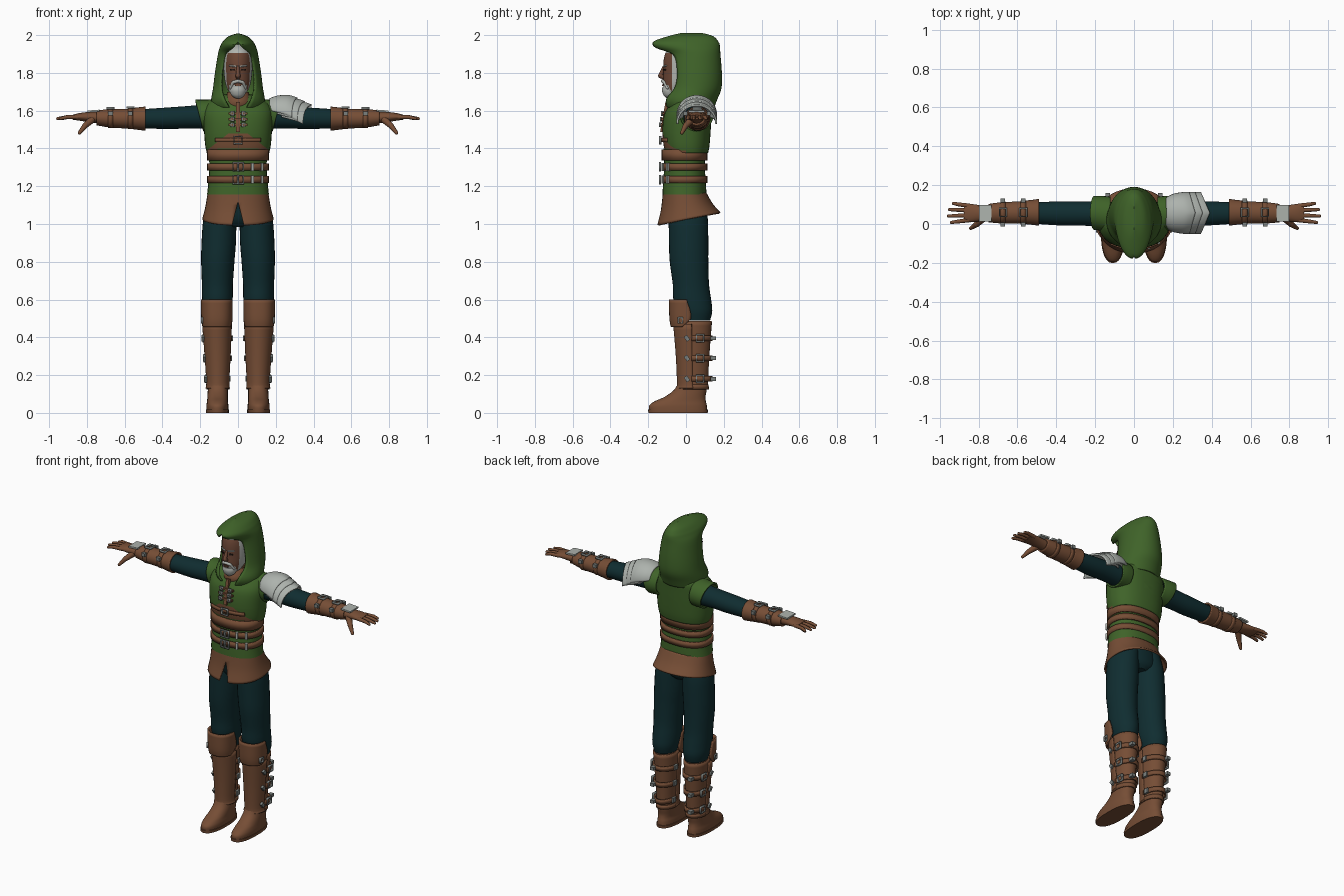
import bpy, bmesh
from math import sin, cos, radians, copysign
from mathutils import Vector, Matrix, Euler

if "Cube" in bpy.data.objects:
    bpy.data.objects.remove(bpy.data.objects["Cube"])


def material(name, *rgb):
    m = bpy.data.materials.new(name)
    m.use_nodes = True
    m.diffuse_color = (*rgb, 1)
    bsdf = next(n for n in m.node_tree.nodes if n.type == 'BSDF_PRINCIPLED')
    bsdf.inputs["Base Color"].default_value = (*rgb, 1)
    return m


GREEN = material("green cloth", .05, .125, .022)
LEATHER = material("brown leather", .18, .075, .036)
TEAL = material("dark teal cloth", .005, .026, .03)
PALE = material("pale steel", .42, .45, .42)
STEEL = material("dull steel", .2, .22, .21)
SKIN = material("brown skin", .15, .062, .036)
HAIR = material("grey hair", .44, .46, .43)
DARK = material("dark eye", .02, .012, .01)


def finish(bm, name, mats, mirror=False, thick=0, offset=-1):
    """Turn a bmesh into an object with smooth shading and modifiers."""
    bmesh.ops.recalc_face_normals(bm, faces=bm.faces)
    for f in bm.faces:
        f.smooth = True
    for e in bm.edges:
        e.smooth = e.calc_face_angle(0) < radians(38)
    mesh = bpy.data.meshes.new(name)
    bm.to_mesh(mesh)
    bm.free()
    ob = bpy.data.objects.new(name, mesh)
    bpy.context.collection.objects.link(ob)
    for m in mats if isinstance(mats, tuple) else (mats,):
        mesh.materials.append(m)
    if thick:
        mod = ob.modifiers.new("thickness", 'SOLIDIFY')
        mod.thickness, mod.offset = thick, offset
    if mirror:
        ob.modifiers.new("mirror", 'MIRROR')
    return ob


def spline(rings, steps):
    """Smoothly interpolate between ring settings."""
    out = []
    for i in range(len(rings) - 1):
        a, b, c, d = (rings[max(0, min(len(rings) - 1, i + k))] for k in (-1, 0, 1, 2))
        for s in range(steps):
            t = s / steps
            out.append([q + t * (r - p + t * (2*p - 5*q + 4*r - s4 + t * (3*q - p - 3*r + s4))) / 2
                        for p, q, r, s4 in zip(a, b, c, d)])
    return out + [list(rings[-1])]


def loft(name, rings, mats, axis='Z', face=1, n=28, steps=4, power=2, cap=False,
         mirror=False, thick=0, warp=None, cuts=(), rule=None):
    """Skin over rings of (position, centre u, centre v, radius u, radius v, half arc)."""
    bm = bmesh.new()
    rows = []
    rings = [tuple(r) + (180,) * (6 - len(r)) for r in rings]
    for t, cu, cv, ru, rv, arc in spline(rings, steps):
        row = []
        for k in range(n + 1):
            a = radians(min(arc, 180)) * (2 * k / n - 1)
            su, sv = (copysign(abs(w) ** (2 / power), w) for w in (sin(a), cos(a)))
            u, v = cu + ru * su, cv + face * rv * sv
            p = Vector((u, v, t) if axis == 'Z' else (t, u, v))
            row.append(bm.verts.new(warp(p) if warp else p))
        rows.append(row)
    for r, s in zip(rows, rows[1:]):
        for k in range(n):
            bm.faces.new((r[k], r[k + 1], s[k + 1], s[k]))
    bmesh.ops.remove_doubles(bm, verts=bm.verts, dist=1e-5)
    if cap:
        bmesh.ops.holes_fill(bm, edges=[e for e in bm.edges if e.is_boundary], sides=0)
    for co, no in cuts:
        bmesh.ops.bisect_plane(bm, geom=bm.verts[:] + bm.edges[:] + bm.faces[:],
                               plane_co=co, plane_no=no)
    if rule:
        picks = [(f, rule(f.calc_center_median())) for f in bm.faces]
        for f, i in picks:
            f.material_index = max(i, 0)
        bmesh.ops.delete(bm, geom=[f for f, i in picks if i < 0], context='FACES')
    return finish(bm, name, mats, mirror, thick)


def tube(name, points, mat, mirror=False):
    """Tapered rounded limb through points of (x, y, z, radius)."""
    bm = bmesh.new()
    for x, y, z, r in points:
        bmesh.ops.create_uvsphere(bm, u_segments=10, v_segments=6, radius=r,
                                  matrix=Matrix.Translation((x, y, z)))
    for p, q in zip(points, points[1:]):
        a, b = Vector(p[:3]), Vector(q[:3])
        turn = (b - a).to_track_quat('Z', 'Y').to_matrix().to_4x4()
        bmesh.ops.create_cone(bm, segments=10, radius1=p[3], radius2=q[3], depth=(b - a).length,
                              matrix=Matrix.Translation((a + b) / 2) @ turn)
    return finish(bm, name, mat, mirror)


def box(name, loc, size, mat, rot=(0, 0, 0), mirror=False):
    bm = bmesh.new()
    m = Matrix.LocRotScale(Vector(loc), Euler([radians(d) for d in rot]), Vector(size))
    bmesh.ops.create_cube(bm, size=1, matrix=m)
    return finish(bm, name, mat, mirror)


TURN = {'front': (90, 0, 0), 'side': (90, 0, 90), 'top': (0, 0, 0)}


def buckle(name, loc, w, h, facing, mirror=False):
    """Open rectangular metal frame."""
    bm = bmesh.new()
    corners = ((1, 1), (-1, 1), (-1, -1), (1, -1))
    m = Matrix.LocRotScale(Vector(loc), Euler([radians(d) for d in TURN[facing]]), None)
    outer, inner = ([bm.verts.new(m @ Vector((x * (w / 2 - t), y * (h / 2 - t), 0)))
                     for x, y in corners] for t in (0, .007))
    for k in range(4):
        j = (k + 1) % 4
        bm.faces.new((outer[k], outer[j], inner[j], inner[k]))
    return finish(bm, name, STEEL, mirror, .012, 0)


# Hood and head
loft("hood", [(1.62, 0, .02, .13, .12, 160), (1.66, 0, .02, .132, .135, 150),
              (1.72, 0, .045, .122, .133, 138), (1.8, 0, .05, .112, .13, 135),
              (1.9, 0, .04, .096, .132, 141), (1.94, 0, .005, .084, .165, 166),
              (1.96, 0, 0, .072, .163), (1.985, 0, .025, .045, .115), (2, 0, .03, 0, .06)],
     GREEN, thick=.01, n=36)
loft("head", [(1.685, 0, -.07, .025, .03), (1.7, 0, -.057, .048, .058), (1.74, 0, -.035, .066, .086),
              (1.8, 0, -.018, .075, .102), (1.87, 0, -.01, .077, .108), (1.92, 0, 0, .068, .1),
              (1.95, 0, 0, .03, .05)], (SKIN, HAIR), cap=True, n=32,
     cuts=[((0, -.075, 0), (0, 1, 0)), ((0, 0, 1.905), (0, 0, 1)), ((0, 0, 1.735), (0, 0, 1)),
           ((.048, 0, 0), (1, 0, 0)), ((-.048, 0, 0), (1, 0, 0))],
     rule=lambda c: int(c.z > 1.905 or c.y > -.075 or c.z < 1.735 and abs(c.x) < .048))
loft("beard", [(1.665, 0, -.09, .012, .012), (1.68, 0, -.088, .034, .03), (1.705, 0, -.082, .044, .045),
               (1.725, 0, -.075, .042, .05)], HAIR, cap=True)
box("mouth", (0, -.123, 1.734), (.03, .008, .008), SKIN)
tube("moustache", [(0, -.125, 1.757, .009), (.025, -.115, 1.75, .009), (.04, -.098, 1.72, .007)], HAIR, True)
tube("nose", [(0, -.118, 1.83, .008), (0, -.135, 1.785, .013), (0, -.115, 1.775, .012)], SKIN)
tube("eyebrow", [(.012, -.118, 1.835, .005), (.045, -.105, 1.838, .004)], HAIR, True)
box("eye", (.03, -.114, 1.816), (.022, .008, .008), DARK, (0, 0, 22), True)
loft("neck", [(1.6, 0, .01, .09, .09), (1.65, 0, -.01, .075, .085), (1.7, 0, 0, .055, .06)], LEATHER)

# Tunic: vest with a leather front panel, waist and flared shoulder caps
slope = lambda x: 1.48 - .78 * max(0, abs(x) - .05)
loft("vest", [(1.375, 0, .005, .165, .112), (1.42, 0, .003, .174, .122), (1.5, 0, .003, .18, .128),
              (1.58, 0, .01, .183, .125), (1.63, 0, .025, .168, .112), (1.66, 0, .03, .13, .1),
              (1.685, 0, .03, .085, .075)], (GREEN, LEATHER), power=2.3, n=36, thick=.01,
     cuts=[((0, 0, 1.48), (0, 0, 1)), ((.05, 0, 1.48), (.78, 0, 1)), ((-.05, 0, 1.48), (-.78, 0, 1)),
           ((0, 0, 0), (0, 1, 0))],
     rule=lambda c: int(c.y < 0 and c.z < slope(c.x)))
waist = lambda z, d: (z, 0, -.008, .152 + d, .108 + d)
loft("waist", [(1.155, 0, -.008, .164, .116), waist(1.21, .006), waist(1.3, 0), waist(1.4, .003)],
     GREEN, power=2.3)
loft("shoulder_cap", [(.12, .045, 1.575, .095, .085), (.17, .055, 1.575, .09, .083),
                      (.205, .057, 1.575, .087, .084)], GREEN, axis='X', mirror=True, thick=.01,
     warp=lambda p: p + Vector(((p.z - 1.575) * .25 * max(0, p.x - .12) / .085, 0, 0)))

# Belts and buckles
for z, half in ((1.365, .03), (1.302, .018), (1.235, .018)):
    loft("belt", [waist(z - half, .013), waist(z + half, .013)], LEATHER, power=2.3, steps=1, thick=.012)
for z in (1.302, 1.235):
    for x in (-.012, .014):
        buckle("belt_buckle", (x, -.138, z), .036, .05, 'front')
    for x in (.075, .125):
        box("belt_keeper", (x, -.118 if x < .1 else -.093, z), (.012, .02, .042), PALE, (0, 0, x * 250))
loft("chest_strap", [(z, 0, .003, .185, .134, 38) for z in (1.433, 1.455)], LEATHER,
     face=-1, power=2.3, steps=1, thick=.012)
buckle("chest_buckle", (0, -.137, 1.444), .05, .045, 'front')
box("chest_lacing", (0, -.112, 1.565), (.02, .022, .16), LEATHER, (-10, 0, 0))
for z, y in ((1.525, -.13), (1.555, -.126), (1.585, -.12)):
    box("lacing_strap", (0, y, z), (.1, .012, .013), LEATHER)
    for x in (-.03, .03):
        buckle("lacing_buckle", (x, y - .006, z), .022, .024, 'front')

# Skirt with a front slit
loft("skirt", [(1.025, 0, .015, .189, .168), (1.09, 0, .005, .173, .138), (1.17, 0, -.008, .16, .114)],
     LEATHER, power=2.2, n=40, thick=.01,
     warp=lambda p: p + Vector((0, 0, p.y * .2 * (1.17 - p.z) / .145)),
     cuts=[((0, 0, 1.12), (s, 0, .25)) for s in (1, -1)],
     rule=lambda c: -1 if c.y < 0 and abs(c.x) < (1.12 - c.z) * .25 else 0)

# Trousers
loft("hips", [(.985, 0, .015, .06, .07), (1.03, 0, .012, .15, .1), (1.15, 0, -.005, .155, .108)], TEAL, cap=True)
loft("trouser_leg", [(.49, .11, .05, .065, .078), (.54, .11, .045, .077, .094), (.6, .109, .033, .081, .1),
                     (.68, .109, .026, .082, .096), (.8, .107, .016, .088, .102), (.9, .102, .014, .091, .104),
                     (1.02, .096, .012, .088, .104), (1.12, .08, .005, .078, .1)], TEAL, mirror=True)

# Boots
loft("boot_shaft", [(.13, .107, .038, .055, .078), (.2, .107, .038, .056, .08), (.35, .108, .04, .066, .087),
                    (.485, .11, .045, .072, .093)], LEATHER, mirror=True, thick=.01)
loft("shin_guard", [(.13, .107, .03, .066, .082, 95), (.16, .107, .028, .061, .076, 95),
                    (.3, .108, .03, .069, .084, 92), (.47, .111, .03, .079, .098, 90)],
     LEATHER, face=-1, mirror=True, thick=.01)
loft("knee_guard", [(.455, .112, .02, .078, .1, 70), (.5, .112, .02, .083, .108, 92), (.6, .112, .01, .084, .1, 88)],
     LEATHER, face=-1, mirror=True, thick=.01, power=2.4)
loft("foot", [(.015, .109, -.042, .058, .154), (.04, .109, -.042, .058, .152), (.062, .109, -.03, .055, .135),
              (.085, .108, -.005, .054, .108), (.12, .107, .022, .053, .087), (.16, .107, .036, .053, .076)],
     LEATHER, mirror=True, cap=True, power=2.3)
loft("sole", [(0, .109, -.042, .06, .157), (.018, .109, -.042, .061, .159)], LEATHER, mirror=True,
     cap=True, steps=1, power=2.4)
loft("ankle_cuff", [(.125, .107, .036, .061, .085), (.15, .107, .036, .061, .084)], LEATHER,
     mirror=True, steps=1, thick=.01)
for z, r in ((.395, .077), (.29, .07), (.18, .064)):
    loft("boot_strap", [(z + d, .108, .045, r, .094, 100) for d in (-.014, .014)], LEATHER,
         steps=1, mirror=True, thick=.01)
    buckle("boot_buckle", (.106 + r, .075, z), .045, .044, 'side', True)
    box("strap_tip", (.135, .145, z), (.025, .03, .02), STEEL, mirror=True)
    box("front_stud", (.108 + r, .005, z), (.014, .02, .03), STEEL, (35, 0, 0), True)
    box("inner_stud", (.11 - r, .06, z), (.014, .03, .03), STEEL, mirror=True)
buckle("knee_buckle", (.19, -.03, .49), .03, .035, 'side', True)

# Arms, bracers and hands
loft("sleeve", [(.13, .05, 1.57, .07, .068), (.25, .053, 1.566, .062, .06), (.37, .054, 1.56, .062, .057),
                (.52, .057, 1.557, .055, .05)], TEAL, axis='X', mirror=True)
loft("bracer_cuff", [(.49, .06, 1.558, .069, .064), (.525, .06, 1.558, .064, .06), (.555, .06, 1.558, .061, .056)],
     LEATHER, axis='X', mirror=True, thick=.01)
loft("bracer", [(.53, .06, 1.558, .058, .054), (.64, .058, 1.558, .056, .05), (.7, .057, 1.56, .053, .046),
                (.75, .056, 1.562, .047, .039)], LEATHER, axis='X', mirror=True, thick=.01)
for x, r in ((.57, .061), (.675, .057)):
    loft("bracer_strap", [(x + d, .059, 1.559, r, r - .005) for d in (-.013, .013)], LEATHER,
         axis='X', steps=1, mirror=True, thick=.008)
    buckle("bracer_buckle", (x, .06, 1.556 + r), .042, .05, 'top', True)
    for y in (-.003, .12):
        box("bracer_stud", (x, y, 1.585), (.024, .02, .022), STEEL, mirror=True)
loft("palm", [(.72, .055, 1.562, .036, .032), (.79, .055, 1.566, .042, .027), (.84, .056, 1.567, .047, .02),
              (.875, .058, 1.565, .045, .013)], LEATHER, axis='X', mirror=True, cap=True)
box("hand_plate", (.765, .056, 1.598), (.065, .085, .01), PALE, (0, 4, 0), True)
for y, tip, spread in ((.02, .94, -.012), (.045, .955, -.004), (.07, .95, .004), (.094, .93, .012)):
    tube("finger", [(.85, y, 1.566, .012), (.905, y + spread * .6, 1.566, .0105),
                    (tip, y + spread, 1.558, .008)], LEATHER, True)
tube("thumb", [(.775, .03, 1.552, .02), (.81, -.002, 1.52, .015), (.84, -.022, 1.482, .009)], LEATHER, True)

# Layered shoulder armour on the left arm only
for i in range(3):
    dx, dz = i * .03, -i * .018
    loft("shoulder_plate", [(.165 + dx, .057, 1.595 + dz, .08, .07, 85), (.2 + dx, .057, 1.59 + dz, .098, .09, 88),
                            (.25 + dx, .057, 1.58 + dz, .107, .102, 90), (.285 + dx, .057, 1.568 + dz, .108, .1, 92)],
         PALE, axis='X', thick=.01,
         warp=lambda p: p + Vector((.045 * (1 - abs(p.y - .057) / .107) * (p.x - .16) / .18, 0, 0)))
